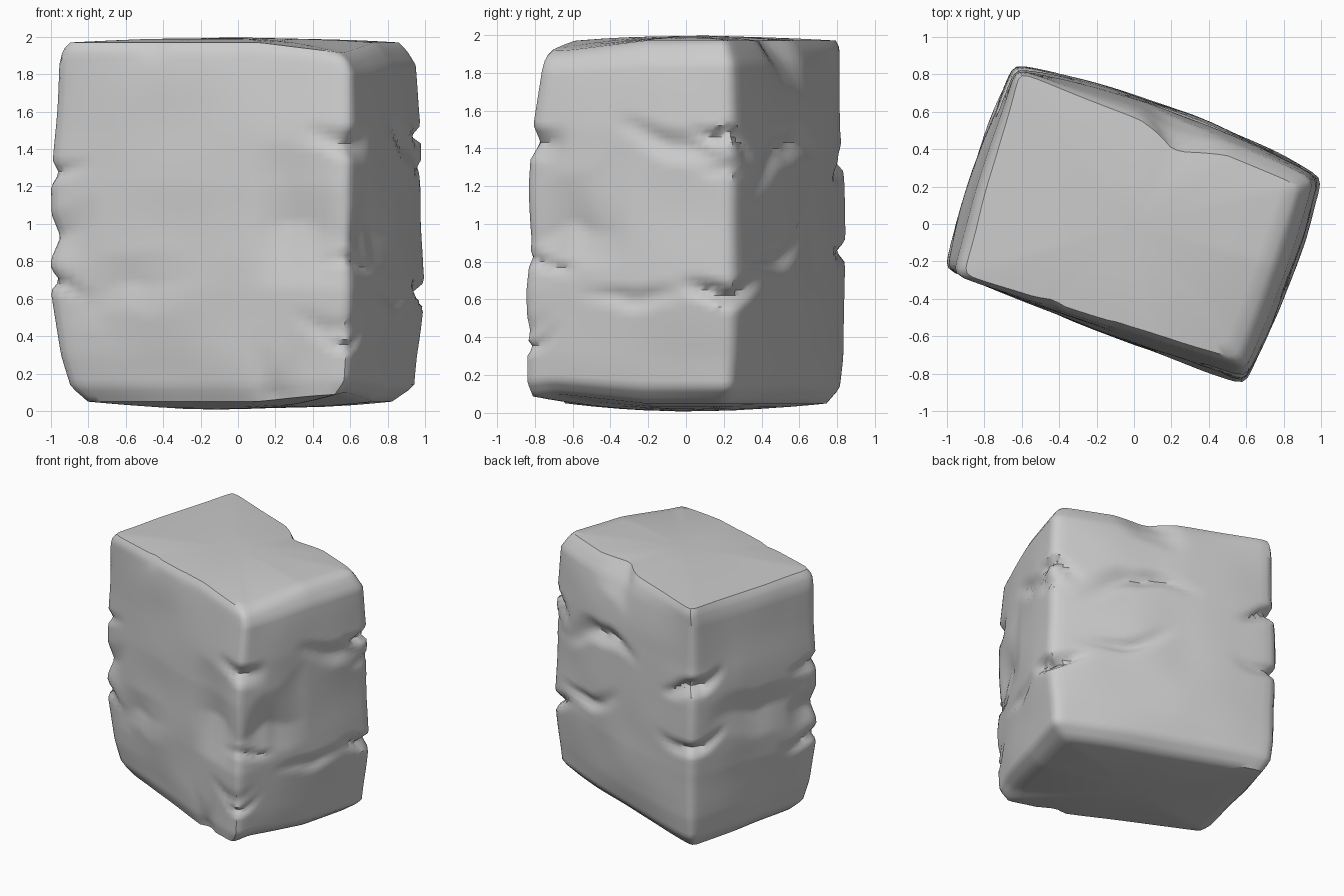
import bpy, bmesh, math
from mathutils import Vector, noise

old = bpy.data.objects.get("Cube")
if old:
    bpy.data.objects.remove(old)

AROUND, RINGS = 128, 64

# Height, then left, front, right and back corners of the cross-section
SECTIONS = [
    (.05, (-.81, -.20), (.53, -.83), (.84, .21), (-.59, .76)),
    (.13, (-.90, -.22), (.58, -.86), (.96, .24), (-.62, .83)),
    (.30, (-.95, -.23), (.59, -.86), (.97, .25), (-.63, .85)),
    (.65, (-1.01, -.24), (.59, -.86), (1.01, .25), (-.64, .86)),
    (1.2, (-1.01, -.24), (.59, -.86), (.99, .25), (-.64, .85)),
    (1.5, (-.99, -.25), (.60, -.83), (.99, .25), (-.63, .83)),
    (1.85, (-.97, -.27), (.60, -.78), (.96, .24), (-.63, .83)),
    (1.93, (-.95, -.28), (.58, -.76), (.91, .22), (-.62, .83)),
    (1.97, (-.91, -.27), (.54, -.72), (.87, .21), (-.61, .81)),
]

# Outward swelling of the walls at mid height
SWELL_FRONT, SWELL_BACK, SWELL_LEFT, SWELL_RIGHT = .015, .07, .03, .035
OUT_SIDE, OUT_BACK = Vector((.93, -.37)), Vector((.37, .93))

# Chips and dents: centre x, y, z, reach along the wall, reach in height, depth
CHIPS = [
    (-1, -.2, 1.27, .25, .07, .04), (-1, -.2, .93, .3, .12, .05), (-1, -.2, .70, .35, .06, .05),
    (.59, -.85, 1.43, .25, .10, .06), (.59, -.85, .83, .35, .07, .05), (.59, -.85, .34, .2, .04, .04),
    (1, .24, 1.50, .25, .05, .07), (1, .24, 1.33, .2, .04, .03), (1, .24, .61, .3, .07, .09),
    (-.63, .85, 1.37, .3, .07, .09), (-.63, .85, .86, .35, .06, .06),
    (.38, -.76, 1.02, .32, .36, .08), (.48, -.8, .42, .2, .08, .03),
    (-.6, -.38, .70, .4, .14, .03), (.68, -.62, 1.02, .35, .25, .05),
    (.8, -.25, .58, .35, .08, .03), (.85, -.05, 1.40, .35, .10, .04),
    (.4, .5, 1.40, .5, .09, .06), (.5, .45, .80, .4, .07, .05),
    (-.8, .3, 1.0, .45, .2, .04),
    (.28, .5, 1.98, .25, .25, .08), (-.12, -.58, 1.98, .10, .12, .04),
    (-.45, -.45, 1.98, .10, .12, .03), (.2, -.72, .05, .12, .15, .05),
]


def section(z):
    for low, high in zip(SECTIONS, SECTIONS[1:]):
        if z <= high[0]:
            break
    t = (z - low[0]) / (high[0] - low[0])
    return [Vector(a).lerp(Vector(b), t) for a, b in zip(low[1:], high[1:])]


def square_point(i):
    """Point on a unit square with slightly rounded corners."""
    side, t = divmod(i * 4 / AROUND, 1)
    s = 2 * t - 1
    u, v = [(s, -1), (1, s), (-s, 1), (-1, -s)][int(side)]
    r = (abs(u) ** 32 + abs(v) ** 32) ** (-1 / 32)
    return u * r, v * r


def swell(u, v, z):
    """Outward bulge of each wall, fading towards the rims and corners."""
    fade = 1 - abs(z - 1) ** 4
    across = (SWELL_RIGHT if u > 0 else SWELL_LEFT) * u * (1 - v * v)
    along = (SWELL_BACK if v > 0 else SWELL_FRONT) * v * (1 - u * u)
    return (OUT_SIDE * across + OUT_BACK * along) * fade


def wall_point(i, z):
    u, v = square_point(i)
    a, b, c, d = section(z)
    p = a.lerp(b, (u + 1) / 2).lerp(d.lerp(c, (u + 1) / 2), (v + 1) / 2)
    p += swell(u, v, z)
    # Grooves wander off level away from their centres
    drift = noise.noise(Vector((p.x, p.y, z)) * 1.5) * .4
    push = 0
    for x, y, cz, reach, tall, depth in CHIPS:
        near = max(0, 1 - (p - Vector((x, y))).length / reach)
        height = abs(z + drift * (1 - near) - cz)
        push = max(push, depth * min(1, near * 1.3) * max(0, 1 - height / tall))
    lump = noise.noise(Vector((p.x, p.y, z)) * 2.5) * .012
    p -= p.normalized() * (push + lump)
    return p


def make_ring(bm, points):
    return [bm.verts.new(p) for p in points]


def join_rings(bm, a, b):
    for i in range(AROUND):
        j = (i + 1) % AROUND
        bm.faces.new((a[i], a[j], b[j], b[i]))


def cap_rings(edge, middle):
    """Shrinking loops that dome gently towards the middle height."""
    for f in (.9, .75, .55, .35, .15):
        loop = []
        for p in edge:
            bump = noise.noise(Vector((p.x * f, p.y * f, middle)) * 2) * .01 * (1 - f)
            loop.append(Vector((p.x * f, p.y * f, middle + (p.z - middle) * f ** 2 + bump)))
        yield loop


bm = bmesh.new()

# Walls, with the front corner worn back at the top rim and the base
loops = []
for k in range(RINGS + 1):
    z = .05 + 1.92 * k / RINGS
    loop = []
    for i in range(AROUND):
        p = wall_point(i, z)
        worn = max(0, 1 - (p - Vector((.6, -.7))).length / .5) * .06
        drop = worn * (max(0, (z - 1.5) / .47) - max(0, 1 - z / .4))
        loop.append(Vector((p.x, p.y, z - drop)))
    loops.append(loop)

# Underside and top
bottom = list(cap_rings(loops[0], .01))[::-1]
top = list(cap_rings(loops[-1], 1.995))
rings = [make_ring(bm, loop) for loop in bottom + loops + top]
for a, b in zip(rings, rings[1:]):
    join_rings(bm, a, b)
bm.faces.new(rings[0][::-1])
bm.faces.new(rings[-1])
bmesh.ops.recalc_face_normals(bm, faces=bm.faces)

mesh = bpy.data.meshes.new("stone_block")
bm.to_mesh(mesh)
bm.free()
stone = bpy.data.objects.new("stone_block", mesh)
bpy.context.collection.objects.link(stone)

# Stone colour
grey = bpy.data.materials.new("stone grey")
grey.use_nodes = True
colour = (.6, .6, .6, 1)
grey.diffuse_color = colour
grey.node_tree.nodes["Principled BSDF"].inputs["Base Color"].default_value = colour
mesh.materials.append(grey)

bpy.context.view_layer.objects.active = stone
stone.select_set(True)
bpy.ops.object.shade_smooth_by_angle(angle=math.radians(42))
